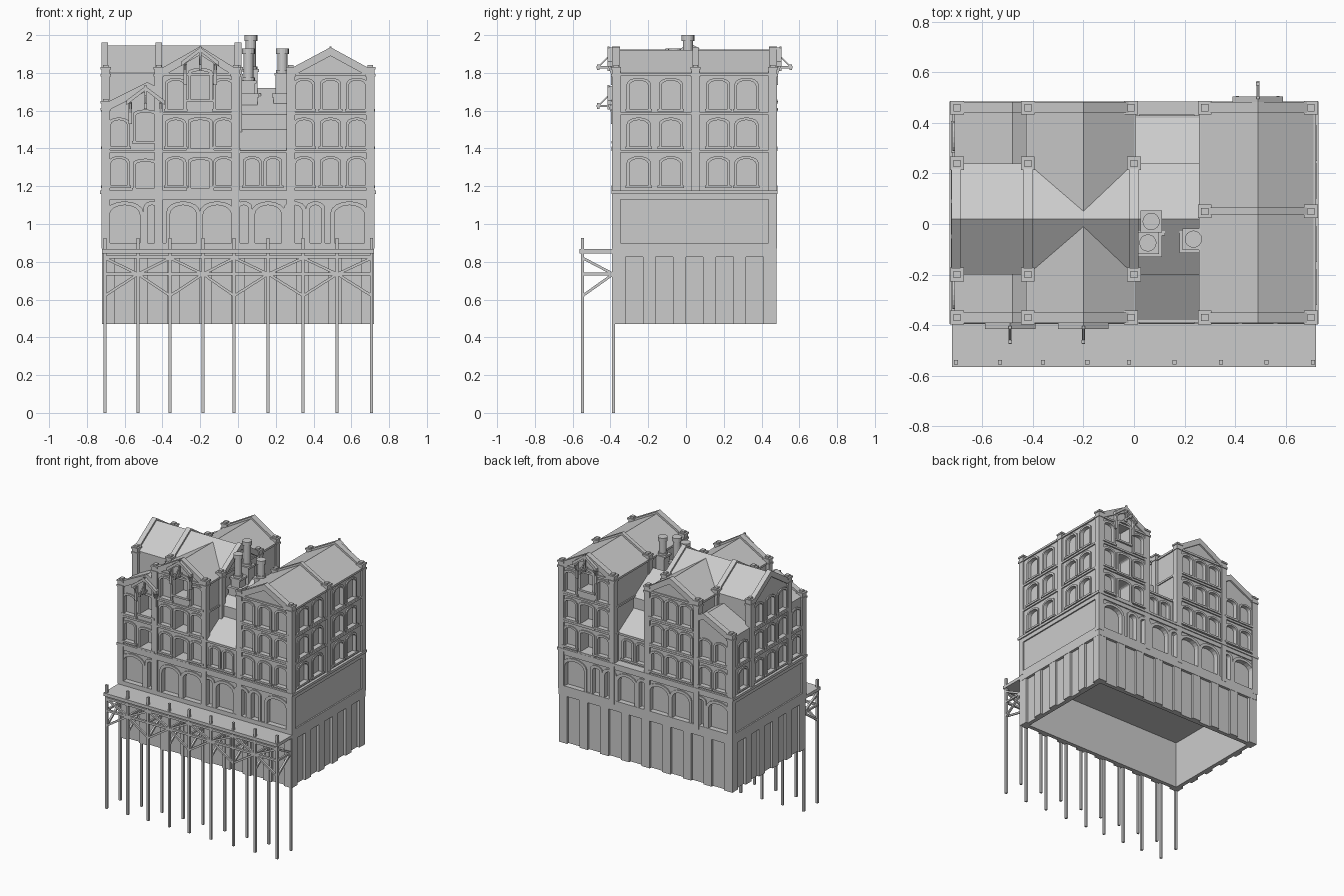
import bpy, bmesh, math
from mathutils import Vector, Matrix

if "Cube" in bpy.data.objects:
    bpy.data.objects.remove(bpy.data.objects["Cube"])

def new_bm():
    return bmesh.new()

def finish(name, bm):
    bmesh.ops.recalc_face_normals(bm, faces=bm.faces)
    me = bpy.data.meshes.new(name)
    bm.to_mesh(me)
    bm.free()
    ob = bpy.data.objects.new(name, me)
    bpy.context.collection.objects.link(ob)
    return ob

def prism(bm, pts, axis, a, b):
    """Extrude a 2D outline along an axis from a to b."""
    def put(p, d):
        return {'x': (d, p[0], p[1]), 'y': (p[0], d, p[1]), 'z': (p[0], p[1], d)}[axis]
    A = [bm.verts.new(put(p, a)) for p in pts]
    B = [bm.verts.new(put(p, b)) for p in pts]
    bm.faces.new(A)
    bm.faces.new(B[::-1])
    for i in range(len(pts)):
        j = (i + 1) % len(pts)
        bm.faces.new((A[i], A[j], B[j], B[i]))

def box(bm, x0, x1, y0, y1, z0, z1):
    prism(bm, [(x0, y0), (x1, y0), (x1, y1), (x0, y1)], 'z', z0, z1)

def block(bm, x, y, h, s, z0, z1):
    box(bm, x - h, x + h, y - h, y + h, z0 - 0, z1) if s is None else box(bm, x - h, x + h, y - s, y + s, z0, z1)

def beam(bm, p, q, r):
    p, q = Vector(p), Vector(q)
    d = q - p
    m = Matrix.Translation((p + q) / 2) @ d.to_track_quat('Z', 'Y').to_matrix().to_4x4() @ Matrix.Rotation(math.pi / 4, 4, 'Z')
    bmesh.ops.create_cone(bm, cap_ends=True, segments=4, radius1=r * 1.414, radius2=r * 1.414, depth=d.length, matrix=m)

# Wall planes: extrusion axis, position, outward sign
SIDES = {'F': ('y', -0.38, -1), 'B': ('y', 0.47, 1), 'R': ('x', 0.71, 1), 'L': ('x', -0.71, -1)}
cut, trim = new_bm(), new_bm()

def arch(u, w, z0, z1, rise, n=8):
    top = [(u + w / 2 * math.cos(math.pi * i / n), z1 - rise + rise * math.sin(math.pi * i / n)) for i in range(n + 1)]
    return [(u + w / 2, z0)] + top + [(u - w / 2, z0)]

def opening(side, u, z0, z1, w, depth=0.022, frame=0.014, sill=True, pos=None, rise=None):
    axis, wall, s = SIDES[side]
    wall = wall if pos is None else pos
    rise = w * 0.28 if rise is None else rise
    inner = arch(u, w, z0, z1, rise)
    prism(cut, inner, axis, wall - s * depth, wall + s * 0.04)
    outer = arch(u, w + 2 * frame, z0, z1 + frame, rise + frame * 0.5)
    prism(trim, outer + inner[::-1], axis, wall - s * 0.004, wall + s * 0.008)
    if sill:
        h = w / 2 + frame + 0.006
        prism(trim, [(u - h, z0 - 0.014), (u + h, z0 - 0.014), (u + h, z0), (u - h, z0)], axis, wall - s * 0.01, wall + s * 0.014)

F1, F2, F3 = (1.205, 1.345), (1.41, 1.55), (1.61, 1.76)

# Ground storey arches, front and back
for side in 'FB':
    for u, w in [(-0.6, .16), (-0.455, .05), (-0.29, .14), (-0.11, .15), (0.03, .05), (0.16, .14), (0.3, .08), (0.41, .06), (0.59, .16)]:
        opening(side, u, 0.9, 1.1, w, 0.03, 0.02, False, rise=min(w * 0.4, 0.05))

# Upper windows
def windows(side, us, floors, w=0.085, **k):
    for u in us:
        for z0, z1 in floors:
            opening(side, u, z0, z1, w, **k)

windows('F', (-0.63,), (F1, F2))
windows('F', (-0.33, -0.075), (F1, F2, F3))
windows('F', (0.35, 0.49, 0.63), (F1, F2, F3))
windows('F', (0.075, 0.185), (F1,), 0.07)
windows('B', (-0.62, -0.49), (F1, F2))
windows('B', (-0.33, -0.21, -0.09), (F1, F2, F3))
windows('B', (0.355, 0.625), (F1, F2, F3))
windows('B', (0.075, 0.185), (F1,), 0.07, pos=0.42)
windows('R', (-0.25, -0.08, 0.17, 0.32), (F1, F2, F3), 0.1)
windows('L', (-0.28, -0.12, 0.02, 0.16, 0.345), (F1, F2))
windows('L', (-0.12, 0.02, 0.16), (F3,))
# Loading doors
for side, u, floors in [('F', -0.2, ((1.19, 1.34), (1.4, 1.55), (1.66, 1.81))),
                        ('F', -0.49, ((1.19, 1.33), (1.44, 1.59))),
                        ('B', 0.49, ((1.19, 1.34), (1.4, 1.55), (1.66, 1.81)))]:
    for z0, z1 in floors:
        opening(side, u, z0, z1, 0.1, 0.09, 0.016, rise=0.015)

# Main masses with their roofs
def gable(a, b, eave, mid, peak, z0=1.17):
    return [(a, z0), (b, z0), (b, eave), (mid, peak), (a, eave)]

LEFT = [(-0.71, 1.17), (-0.42, 1.17), (-0.42, 1.705), (-0.48, 1.735), (-0.71, 1.62)]
MID = gable(-0.42, 0.0, 1.8, -0.2, 1.925)
RIGHT = gable(0.265, 0.71, 1.8, 0.49, 1.92)
CROSS = gable(-0.2, 0.24, 1.8, 0.02, 1.945)
LINK = [(-0.38, 1.17), (0.42, 1.17), (0.42, 1.39), (0.24, 1.5), (0.24, 1.58), (0.02, 1.72), (-0.2, 1.58), (-0.2, 1.5), (-0.38, 1.39)]
masses = []
for name, pts, axis, a, b in [
        ('front_left_house', LEFT, 'y', -0.38, -0.2), ('back_left_house', LEFT, 'y', 0.24, 0.47),
        ('middle_house', MID, 'y', -0.38, 0.47), ('right_house', RIGHT, 'y', -0.38, 0.47),
        ('cross_house', CROSS, 'x', -0.71, 0.0), ('link_house', LINK, 'x', -0.005, 0.27)]:
    bm = new_bm()
    prism(bm, pts, axis, a, b)
    masses.append(finish(name, bm))
bm = new_bm()
box(bm, -0.71, 0.71, -0.38, 0.47, 0.87, 1.17)
masses.append(finish('ground_storey', bm))

# Cut the window and door recesses
cutter = finish('opening_cutter', cut)
cutter.hide_render = True
for ob in masses:
    m = ob.modifiers.new('recesses', 'BOOLEAN')
    m.operation, m.solver, m.object = 'DIFFERENCE', 'EXACT', cutter
    bpy.context.view_layer.objects.active = ob
    bpy.ops.object.modifier_apply(modifier=m.name)
bpy.data.objects.remove(cutter)
finish('window_surrounds', trim)

# Gable copings
bm = new_bm()
def coping(pts, axis, a, b):
    low, r = pts[2:], 0.016
    prism(bm, [(p, z + r) for p, z in low] + [(p, z - 0.03) for p, z in low[::-1]], axis, a, b)
for pts in (LEFT, MID, RIGHT):
    coping(pts, 'y', -0.392, -0.35)
    coping(pts, 'y', 0.44, 0.482)
coping(RIGHT, 'y', 0.035, 0.065)
for x in (-0.705, -0.42, 0.0):
    coping(CROSS, 'x', x - 0.018, x + 0.018)
finish('gable_copings', bm)

# Corner pilasters with caps
bm = new_bm()
def pilaster(x, y, z0, z1):
    block(bm, x, y, 0.022, None, z0, z1)
    block(bm, x, y, 0.027, None, z1 - 0.05, z1 - 0.035)
    block(bm, x, y, 0.027, None, z1 - 0.012, z1)
    block(bm, x, y, 0.014, None, z1, z1 + 0.012)
for y in (-0.37, 0.46):
    pilaster(-0.7, y, 0.87, 1.65)
    for x in (-0.42, -0.012, 0.28, 0.7):
        pilaster(x, y, 0.87, 1.83)
for y in (-0.2, 0.24):
    for x in (-0.7, -0.42, 0.0):
        pilaster(x, y, 1.17, 1.83)
for x in (0.28, 0.7):
    pilaster(x, 0.05, 1.17, 1.83)
finish('corner_pilasters', bm)

# String courses and cornices
bm = new_bm()
box(bm, -0.73, 0.73, -0.395, 0.485, 1.16, 1.178)
box(bm, -0.72, 0.72, -0.388, 0.478, 1.13, 1.16)
for z in (1.378, 1.578):
    box(bm, -0.428, 0.008, -0.39, 0.48, z, z + 0.014)
    box(bm, 0.257, 0.72, -0.39, 0.48, z, z + 0.014)
    box(bm, -0.72, 0.0, -0.2, 0.24, z, z + 0.014)
box(bm, -0.72, -0.4, -0.39, 0.48, 1.378, 1.392)
box(bm, 0.257, 0.72, -0.388, 0.478, 1.785, 1.8)
box(bm, -0.428, 0.008, -0.388, 0.478, 1.785, 1.8)
box(bm, 0.0, 0.265, -0.39, 0.43, 1.375, 1.39)
finish('string_courses', bm)

# Hollow plinth with panelled walls
bm = new_bm()
box(bm, -0.7, 0.7, -0.37, -0.34, 0.47, 0.85)
box(bm, -0.7, 0.7, 0.43, 0.46, 0.47, 0.85)
box(bm, -0.7, -0.67, -0.34, 0.43, 0.47, 0.85)
box(bm, 0.67, 0.7, -0.34, 0.43, 0.47, 0.85)
box(bm, -0.72, 0.72, -0.39, 0.48, 0.825, 0.9)
finish('plinth_walls', bm)
bm = new_bm()
for i in range(9):
    x = -0.685 + i * 1.37 / 8
    for y in (-0.37, 0.46):
        block(bm, x, y, 0.034, 0.018, 0.47, 0.83)
for i in range(6):
    y = -0.354 + i * 0.798 / 5
    for x in (-0.7, 0.7):
        block(bm, x, y, 0.018, 0.034, 0.47, 0.83)
finish('plinth_piers', bm)

# Chimney stacks with round pots
bm = new_bm()
for x, y, zs, top in [(0.068, 0.01, 1.82, 2.0), (0.055, -0.075, 1.76, 1.93), (0.235, -0.06, 1.8, 1.93)]:
    block(bm, x, y, 0.048, None, 1.5, 1.67)
    block(bm, x, y, 0.055, None, 1.67, 1.69)
    block(bm, x, y, 0.036, None, 1.69, zs)
    block(bm, x, y, 0.043, None, zs - 0.015, zs)
    for r, a, b in [(0.027, zs, top - 0.002), (0.034, zs, zs + 0.015), (0.034, top - 0.03, top)]:
        bmesh.ops.create_cone(bm, cap_ends=True, segments=16, radius1=r, radius2=r, depth=b - a,
                              matrix=Matrix.Translation((x, y, (a + b) / 2)))
finish('chimneys', bm)

# Hoist canopies with beams over the loading doors
bm = new_bm()
for x, zp, wall, s in [(-0.2, 1.935, -0.38, -1), (-0.49, 1.73, -0.38, -1), (0.49, 1.935, 0.47, 1)]:
    prism(bm, [(x - 0.1, zp - 0.1), (x, zp - 0.022), (x + 0.1, zp - 0.1), (x + 0.1, zp - 0.075), (x, zp), (x - 0.1, zp - 0.075)],
          'y', wall - s * 0.02, wall + s * 0.035)
    for k in (-1, 1):
        xs = x + k * 0.08
        beam(bm, (xs, wall + s * 0.008, zp - 0.2), (xs, wall + s * 0.008, zp - 0.085), 0.009)
        beam(bm, (xs, wall, zp - 0.17), (xs, wall + s * 0.03, zp - 0.09), 0.006)
    zb = zp - 0.105
    beam(bm, (x, wall - s * 0.03, zb), (x, wall + s * 0.095, zb), 0.006)
    beam(bm, (x, wall, zp - 0.02), (x, wall + s * 0.085, zb), 0.004)
    beam(bm, (x, wall + s * 0.03, zb - 0.02), (x, wall + s * 0.03, zp + 0.005), 0.006)
    beam(bm, (x, wall + s * 0.085, zb - 0.015), (x, wall + s * 0.085, zb + 0.015), 0.007)
finish('hoists', bm)

# Timber quay: deck, posts and alternating braces
bm = new_bm()
box(bm, -0.72, 0.72, -0.565, -0.375, 0.845, 0.868)
finish('quay_deck', bm)
bm = new_bm()
px = (-0.705, -0.53, -0.36, -0.185, -0.02, 0.16, 0.345, 0.525, 0.708)
yo, yi = -0.547, -0.385
for x in px:
    beam(bm, (x, yo, 0), (x, yo, 0.925), 0.008)
    beam(bm, (x, yi, 0), (x, yi, 0.85), 0.008)
    beam(bm, (x, yo, 0.735), (x, yi, 0.735), 0.007)
    beam(bm, (x, yo, 0.62), (x, yi, 0.735), 0.007)
    beam(bm, (x, yo, 0.82), (x, yi, 0.735), 0.007)
for y in (yo, yi):
    for z in (0.735, 0.825):
        beam(bm, (-0.715, y, z), (0.715, y, z), 0.008)
for i in range(8):
    a, b = (px[i], px[i + 1]) if i % 2 == 0 else (px[i + 1], px[i])
    for z in (0.62, 0.82):
        beam(bm, (a, yo, z), (b, yo, 0.735), 0.007)
finish('quay_timbers', bm)
